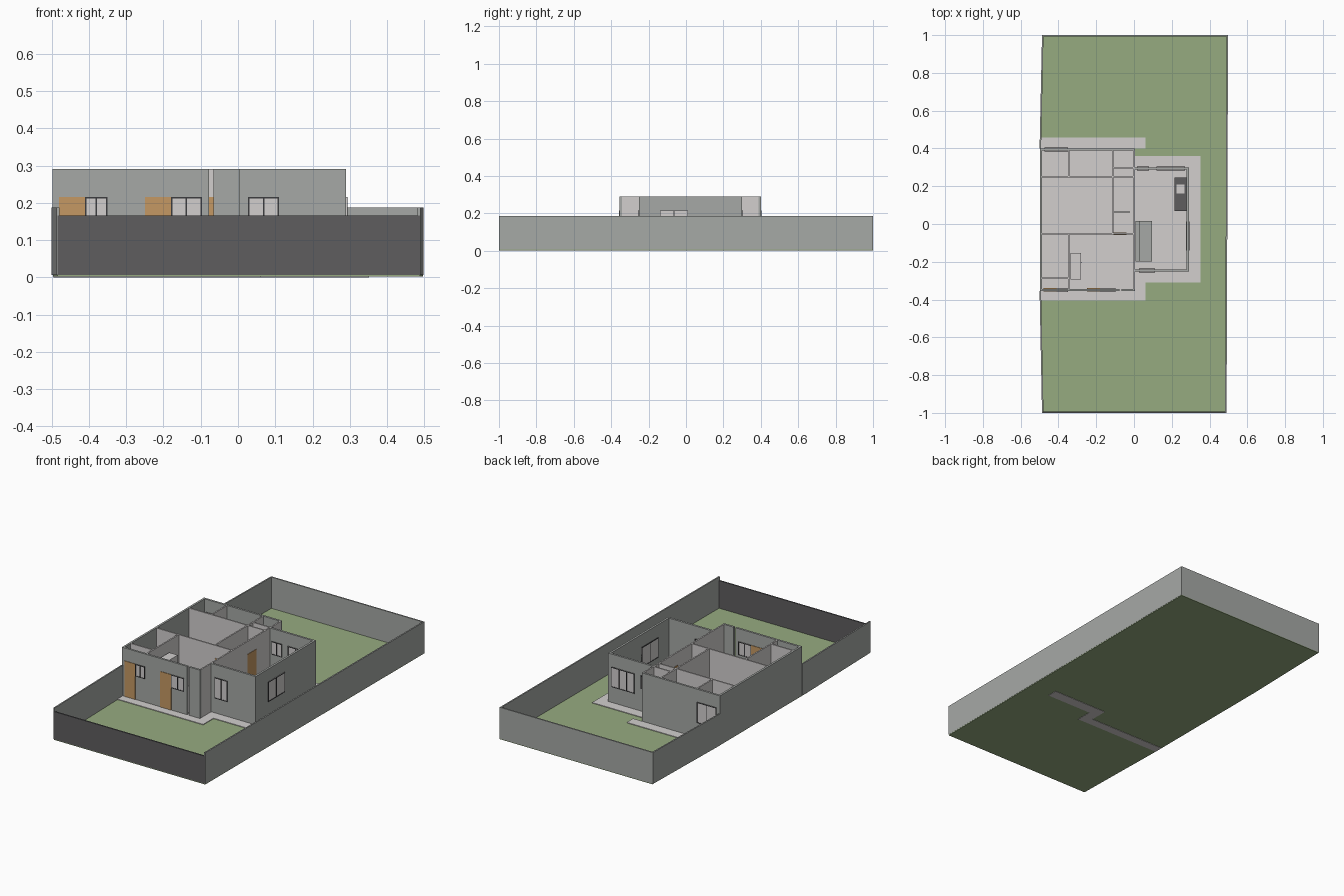
import bpy, bmesh

if "Cube" in bpy.data.objects:
    bpy.data.objects.remove(bpy.data.objects["Cube"])

def material(name, r, g, b):
    m = bpy.data.materials.new(name)
    lin = [((c / 255 + 0.055) / 1.055) ** 2.4 for c in (r, g, b)]
    m.diffuse_color = (*lin, 1)
    m.use_nodes = True
    m.node_tree.nodes["Principled BSDF"].inputs["Base Color"].default_value = m.diffuse_color
    return m

GREY = material("grey_plaster", 166, 169, 166)
LIGHT = material("light_plaster", 210, 207, 206)
GRASS = material("grass_green", 150, 171, 128)
WOOD = material("door_wood", 197, 153, 99)
DARK = material("dark_grey", 94, 93, 95)
FRAME = material("frame_charcoal", 60, 60, 62)

def prism(name, outline, z0, z1, mat):
    """Extrude a flat outline between two heights."""
    bm = bmesh.new()
    face = bm.faces.new([bm.verts.new((x, y, z0)) for x, y in outline])
    ext = bmesh.ops.extrude_face_region(bm, geom=[face])["geom"]
    bmesh.ops.translate(bm, vec=(0, 0, z1 - z0),
                        verts=[v for v in ext if isinstance(v, bmesh.types.BMVert)])
    bmesh.ops.recalc_face_normals(bm, faces=bm.faces)
    me = bpy.data.meshes.new(name)
    bm.to_mesh(me)
    bm.free()
    me.materials.append(mat)
    ob = bpy.data.objects.new(name, me)
    bpy.context.collection.objects.link(ob)
    return ob

def box(name, x0, x1, y0, y1, z0, z1, mat):
    return prism(name, [(x0, y0), (x1, y0), (x1, y1), (x0, y1)], z0, z1, mat)

def panel(name, axis, a0, a1, at, depth, z0, z1, mat):
    """Box lying in a wall that runs along the given axis."""
    d = depth / 2
    if axis == "x":
        return box(name, a0, a1, at - d, at + d, z0, z1, mat)
    return box(name, at - d, at + d, a0, a1, z0, z1, mat)

def window(name, axis, a0, a1, at, z0, z1, panes=2):
    t = 0.004
    panel(name + "_glass", axis, a0, a1, at, 0.016, z0, z1, LIGHT)
    panel(name + "_sill", axis, a0, a1, at, 0.020, z0, z0 + t, FRAME)
    panel(name + "_head", axis, a0, a1, at, 0.020, z1 - t, z1, FRAME)
    for i in range(panes + 1):
        p = a0 + (a1 - a0 - t) * i / panes
        panel(f"{name}_bar_{i}", axis, p, p + t, at, 0.020, z0 + t, z1 - t, FRAME)

def door(name, axis, a0, a1, at, depth=0.018):
    panel(name, axis, a0, a1, at, depth, 0.01, 0.216, WOOD)

TOP = 0.29    # house wall height
BASE = 0.006  # ground level

# Lawn
prism("lawn", [(-0.484, -1), (0.489, -1), (0.497, 1), (-0.484, 1),
               (-0.497, 0.43), (-0.497, -0.4)], 0.002, BASE, GRASS)

# House floor and the path around it
box("floor_main", -0.495, 0.0, -0.355, 0.4, 0.003, 0.0095, LIGHT)
box("floor_living", 0.0, 0.29, -0.25, 0.3, 0.003, 0.0095, LIGHT)
box("path_front", -0.495, 0.06, -0.405, -0.355, 0.0, 0.0095, LIGHT)
box("path_living_front", 0.0, 0.352, -0.31, -0.25, 0.0, 0.0095, LIGHT)
box("path_corner", 0.0, 0.06, -0.355, -0.31, 0.0, 0.0095, LIGHT)
box("path_right", 0.29, 0.352, -0.25, 0.36, 0.003, 0.0095, LIGHT)
box("path_living_back", 0.0, 0.29, 0.3, 0.36, 0.003, 0.0095, LIGHT)
box("path_back", -0.495, 0.06, 0.4, 0.458, 0.003, 0.0095, LIGHT)

# Boundary walls
F = 0.187
T = 0.008
box("front_boundary", -0.485, 0.489, -1.0, -0.992, BASE, 0.166, DARK)
box("back_boundary", -0.485, 0.497, 0.992, 1.0, BASE, F, GREY)
prism("right_boundary", [(0.49 - T, -1), (0.49, -1), (0.498, 1), (0.498 - T, 1)], BASE, F, GREY)
for name, s, y in (("left_boundary_front", -1, 0.355), ("left_boundary_back", 1, 0.4)):
    prism(name, [(-0.487, s), (-0.487 + T, s), (-0.5 + T, s * y), (-0.5, s * y)], BASE, F, GREY)

# Outer house walls, with a narrow slit in the front
W = 0.012
panel("left_wall", "y", -0.355, 0.4, -0.492, W, BASE, TOP, GREY)
panel("front_wall", "x", -0.486, -0.078, -0.349, W, BASE, TOP, GREY)
panel("front_wall_end", "x", -0.066, 0.004, -0.349, W, BASE, TOP, GREY)
panel("back_wall", "x", -0.486, 0.004, 0.394, W, BASE, TOP, GREY)
panel("living_front_wall", "x", 0.004, 0.29, -0.246, W, BASE, TOP, GREY)
panel("living_back_wall", "x", 0.004, 0.29, 0.294, W, BASE, TOP, GREY)
panel("living_right_wall", "y", -0.24, 0.288, 0.284, W, BASE, TOP, GREY)

# Inner walls: axis, start, end, position
inner = [("y", -0.343, 0.388, 0.0), ("x", -0.486, -0.004, 0.25),
         ("x", -0.486, -0.004, -0.052), ("y", 0.254, 0.388, -0.345),
         ("y", -0.048, 0.388, -0.113), ("x", -0.109, -0.004, 0.297),
         ("y", -0.343, -0.056, -0.345), ("x", -0.486, -0.349, -0.287)]
for i, (axis, a0, a1, at) in enumerate(inner):
    panel(f"inner_wall_{i}", axis, a0, a1, at, 0.008, BASE, TOP, LIGHT)

# Doors
door("service_door", "x", -0.48, -0.41, -0.349)
door("front_door", "x", -0.25, -0.18, -0.349)
door("hall_door", "x", -0.108, -0.04, -0.052, 0.012)
door("bedroom_door", "y", 0.08, 0.16, 0.0, 0.012)

# Windows
window("bath_window", "x", -0.41, -0.35, -0.349, 0.145, 0.216)
window("kitchen_window", "x", -0.18, -0.097, -0.349, 0.138, 0.216)
window("living_front_window", "x", 0.027, 0.11, -0.246, 0.095, 0.216)
window("living_right_window", "y", -0.14, 0.012, 0.284, 0.1, 0.216)
window("living_back_window", "x", 0.12, 0.27, 0.294, 0.1, 0.216, 3)
window("small_back_window", "x", 0.015, 0.08, 0.294, 0.14, 0.216)
window("bedroom_back_window", "x", -0.475, -0.35, 0.394, 0.095, 0.216)

# Furniture
box("fridge", -0.335, -0.28, -0.295, -0.153, 0.0095, 0.225, LIGHT)
box("fridge_handle", -0.28, -0.275, -0.205, -0.2, 0.08, 0.17, FRAME)
box("sofa_seat", 0.03, 0.095, -0.198, 0.017, 0.0095, 0.055, GREY)
box("sofa_back", 0.008, 0.03, -0.198, 0.017, 0.0095, 0.1, GREY)
box("dark_cabinet", 0.215, 0.277, 0.07, 0.245, 0.0095, 0.08, DARK)
box("cabinet_tray", 0.225, 0.268, 0.162, 0.208, 0.08, 0.086, LIGHT)
box("room_screen", -0.105, -0.02, 0.06, 0.067, 0.0095, 0.2, GREY)
